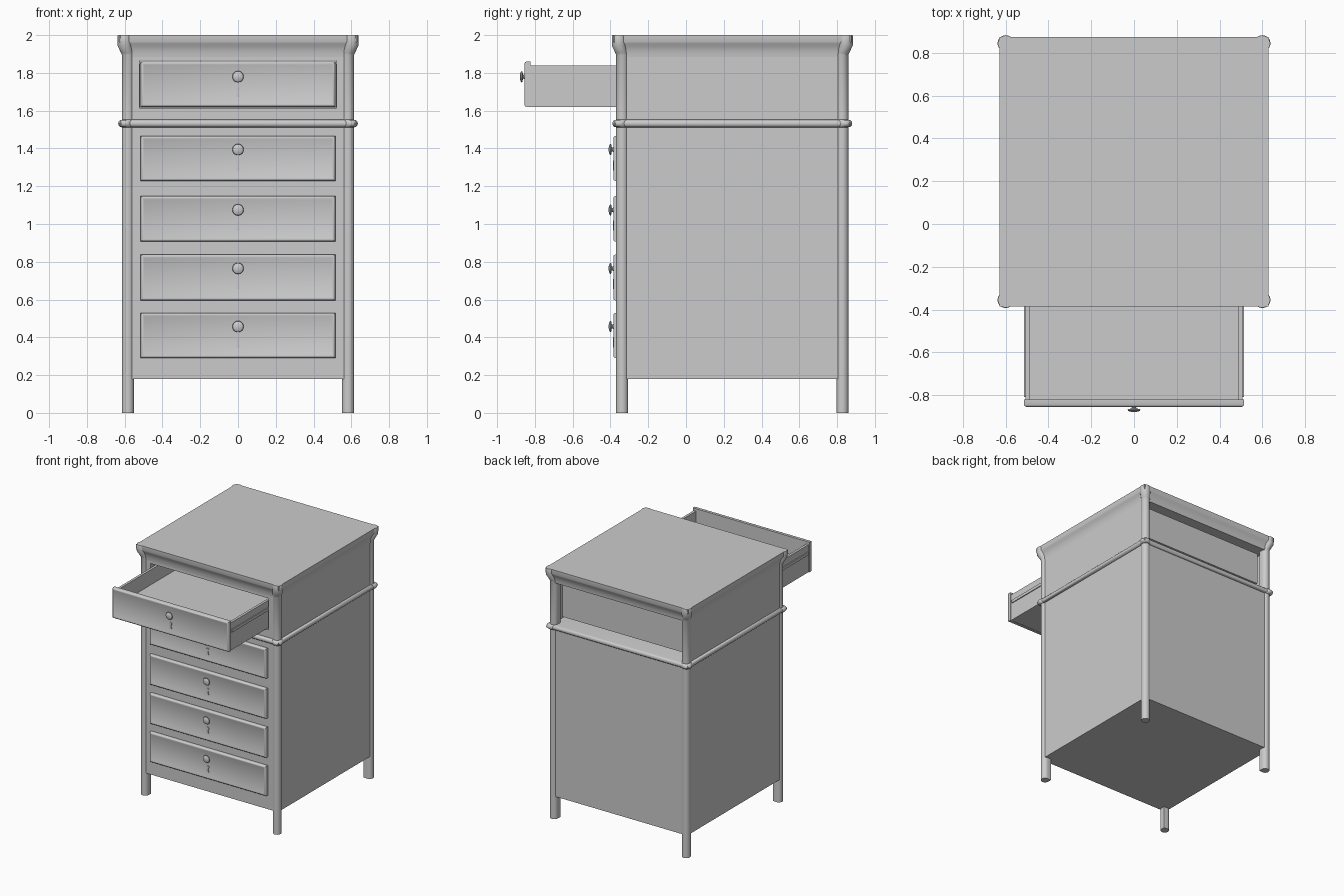
import bpy, bmesh
from math import sin, cos, pi, radians

if "Cube" in bpy.data.objects:
    bpy.data.objects.remove(bpy.data.objects["Cube"])

CY = 0.245          # cabinet centre in y (open drawer shifts it back)
HALF = 0.605        # half width of the panelled body
FRONT = CY - HALF   # y of the front panel


def finish(name, bm):
    bmesh.ops.recalc_face_normals(bm, faces=bm.faces)
    me = bpy.data.meshes.new(name)
    bm.to_mesh(me)
    bm.free()
    me.shade_smooth()
    me.set_sharp_from_angle(angle=radians(35))
    ob = bpy.data.objects.new(name, me)
    bpy.context.collection.objects.link(ob)
    return ob


def loft(name, rings):
    """Skin a stack of equal-length closed rings and cap both ends."""
    bm = bmesh.new()
    vs = [[bm.verts.new(p) for p in r] for r in rings]
    n = len(rings[0])
    for a, b in zip(vs, vs[1:]):
        for i in range(n):
            j = (i + 1) % n
            bm.faces.new((a[i], a[j], b[j], b[i]))
    bm.faces.new(vs[0])
    bm.faces.new(vs[-1])
    return finish(name, bm)


def box(name, x, y, z):
    return loft(name, [[(x[0], y[0], h), (x[1], y[0], h), (x[1], y[1], h), (x[0], y[1], h)]
                       for h in z])


def square_stack(name, profile):
    """Horizontal square moulding from (z, half width) pairs."""
    return loft(name, [[(-h, CY - h, z), (h, CY - h, z), (h, CY + h, z), (-h, CY + h, z)]
                       for z, h in profile])


def corner_post(name, sx, sy):
    """Leg and post: round outside, square inside, with bead and flared cap."""
    prof = [(0, .583, .032), (1.508, .583, .032)]
    for i in range(7):
        s = sin(pi * i / 6)
        prof.append((1.532 - .02 * cos(pi * i / 6), .583 + .014 * s, .032 + .006 * s))
    prof += [(1.556, .583, .032), (1.895, .583, .032), (1.905, .586, .033),
             (1.945, .60, .038), (1.995, .60, .038), (2.0, .599, .037)]
    rings = []
    for z, c, r in prof:
        pts = [(c + r * cos(a), c + r * sin(a))
               for a in [radians(-90 + 270 * k / 24) for k in range(25)]]
        pts += [(.583 - .029, c + r * sin(pi)), (.554, .554), (c, .554)]
        pts = pts[:25] + [(c - r, .583 - .029)]
        rings.append([(sx * px, CY + sy * py, z) for px, py in pts])
    return loft(name, rings)


def drawer_front(name, z0, z1, y, extra=0.0):
    """Raised slab with a softened rim around a flat field."""
    steps = [(0, 0), (.014 + extra, 0), (.021 + extra, .003),
             (.025 + extra, .009), (.025 + extra, .012), (.021 + extra, .019)]
    w = .515
    return loft(name, [[(-w + i, y - d, z0 + i), (w - i, y - d, z0 + i),
                        (w - i, y - d, z1 - i), (-w + i, y - d, z1 - i)] for d, i in steps])


def knob(name, y, z):
    prof = [(-.002, .013), (.004, .013), (.008, .010), (.012, .012), (.015, .027),
            (.018, .030), (.022, .028), (.026, .020), (.029, .007)]
    return loft(name, [[(r * cos(2 * pi * k / 24), y - d, z + r * sin(2 * pi * k / 24))
                        for k in range(24)] for d, r in prof])


def keyhole(name, y, z):
    pts = [(.013 * cos(a), .012 + .013 * sin(a))
           for a in [radians(-60 + 300 * k / 14) for k in range(15)]]
    pts += [(-.006, -.012), (-.013, -.028), (.013, -.028), (.006, -.012)]
    return loft(name, [[(px, y - d, z + pz) for px, pz in pts] for d in (-.002, .005)])


# carcass: solid lower body, hollow upper section open at the back
box("lower_body", (-HALF, HALF), (FRONT, CY + HALF), (.18, 1.535))
for s, side in ((-1, "left"), (1, "right")):
    box(f"upper_side_{side}", sorted((s * .585, s * HALF)), (FRONT, CY + HALF), (1.53, 1.905))
    box(f"upper_stile_{side}", sorted((s * .522, s * .59)), (FRONT, FRONT + .03), (1.53, 1.905))
box("upper_front_bottom_rail", (-.525, .525), (FRONT, FRONT + .03), (1.53, 1.613))
box("upper_front_top_rail", (-.525, .525), (FRONT, FRONT + .03), (1.865, 1.905))

# mouldings
square_stack("waist_bead", [(1.532 - .02 * cos(pi * i / 6), HALF + .021 * sin(pi * i / 6))
                            for i in range(7)])
square_stack("cornice_top", [(1.885, HALF), (1.90, .6065), (1.92, .610), (1.94, .617),
                             (1.955, .625), (1.965, .630), (2.0, .630)])

# corner posts running down into legs
for sx, a in ((-1, "left"), (1, "right")):
    for sy, b in ((-1, "front"), (1, "back")):
        corner_post(f"corner_post_{b}_{a}", sx, sy)

# drawer housing seen through the open back
for s, side in ((-1, "left"), (1, "right")):
    box(f"housing_side_{side}", sorted((s * .518, s * .53)), (FRONT + .03, .80), (1.605, 1.86))
box("housing_top", (-.53, .53), (FRONT + .03, .80), (1.848, 1.86))
box("housing_bottom", (-.53, .53), (FRONT + .03, .80), (1.605, 1.617))
box("housing_back", (-.53, .53), (.788, .80), (1.605, 1.86))

# open top drawer
OPEN = -.822
drawer_front("top_drawer_front", 1.62, 1.86, OPEN, .008)
for s, side in ((-1, "left"), (1, "right")):
    box(f"top_drawer_side_{side}", sorted((s * .488, s * .508)), (OPEN - .005, .32), (1.62, 1.84))
    box(f"top_drawer_runner_{side}", sorted((s * .505, s * .515)), (-.81, .32), (1.762, 1.785))
box("top_drawer_floor", (-.49, .49), (OPEN - .005, .32), (1.622, 1.72))
box("top_drawer_back", (-.49, .49), (.30, .32), (1.62, 1.84))
knob("top_drawer_knob", OPEN - .029, 1.78)
keyhole("top_drawer_keyhole", OPEN - .029, 1.70)

# closed drawers
for n, (z0, z1) in enumerate([(1.228, 1.467), (.907, 1.148), (.595, .838), (.29, .53)], 2):
    zk = z1 - .073
    drawer_front(f"drawer_front_{n}", z0, z1, FRONT)
    knob(f"drawer_knob_{n}", FRONT - .021, zk)
    keyhole(f"drawer_keyhole_{n}", FRONT - .021, zk - .082)
